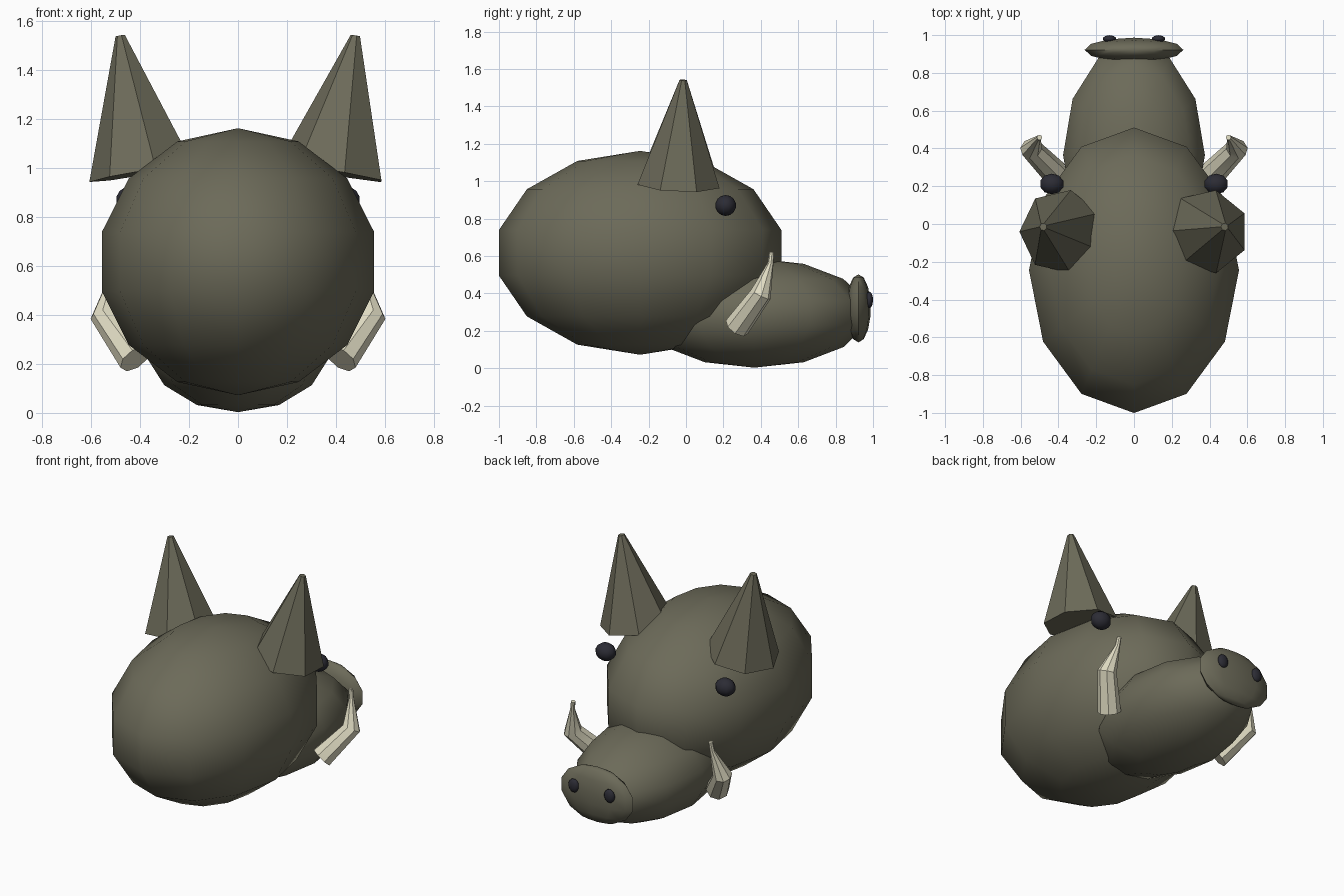
import bpy
from mathutils import Vector

if "Cube" in bpy.data.objects:
    bpy.data.objects.remove(bpy.data.objects["Cube"])


def material(name, rgb):
    m = bpy.data.materials.new(name)
    m.diffuse_color = (*rgb, 1)
    m.use_nodes = True
    m.node_tree.nodes["Principled BSDF"].inputs["Base Color"].default_value = m.diffuse_color
    return m


hide = material("hide", (0.15, 0.145, 0.10))
ivory = material("ivory", (0.74, 0.71, 0.54))
dark = material("dark", (0.025, 0.025, 0.035))


def finish(name, mat, angle=0.95):
    ob = bpy.context.object
    ob.name = name
    ob.data.materials.clear()
    ob.data.materials.append(mat)
    bpy.ops.object.transform_apply(location=False, rotation=True, scale=True)
    bpy.ops.object.shade_smooth_by_angle(angle=angle)
    return ob


def ellipsoid(name, loc, radii, mat, seg=12, rings=7):
    bpy.ops.mesh.primitive_uv_sphere_add(segments=seg, ring_count=rings, radius=1, location=loc)
    bpy.context.object.scale = radii
    return finish(name, mat)


def cone_between(name, a, b, r1, r2, sides, mat):
    a, b = Vector(a), Vector(b)
    d = b - a
    bpy.ops.mesh.primitive_cone_add(vertices=sides, radius1=r1, radius2=r2, depth=d.length)
    ob = bpy.context.object
    # spin a corner to -x, then lean the axis
    for v in ob.data.vertices:
        v.co = Vector((-v.co.y, v.co.x, v.co.z))
    ob.rotation_euler = Vector((0, 0, 1)).rotation_difference(d).to_euler()
    ob.location = (a + b) / 2
    return finish(name, mat, 0.6)


def tube(name, points, mat):
    cu = bpy.data.curves.new(name, 'CURVE')
    cu.dimensions = '3D'
    cu.bevel_depth = 1
    cu.bevel_resolution = 2
    cu.use_fill_caps = True
    sp = cu.splines.new('POLY')
    sp.points.add(len(points) - 1)
    for p, (x, y, z, r) in zip(sp.points, points):
        p.co = (x, y, z, 1)
        p.radius = r
    ob = bpy.data.objects.new(name, cu)
    bpy.context.collection.objects.link(ob)
    bpy.ops.object.select_all(action='DESELECT')
    ob.select_set(True)
    bpy.context.view_layer.objects.active = ob
    bpy.ops.object.convert(target='MESH')
    return finish(name, mat, 0.6)


# head, muzzle and nose disc
ellipsoid("head", (0, -0.245, 0.617), (0.57, 0.775, 0.545), hide)
ellipsoid("muzzle", (0, 0.365, 0.295), (0.385, 0.61, 0.292), hide)
ellipsoid("nose_disc", (0, 0.922, 0.32), (0.268, 0.066, 0.182), hide)

# paired parts
for s, side in ((-1, "left"), (1, "right")):
    cone_between("ear_" + side, (s * 0.385, -0.04, 0.98), (s * 0.48, -0.015, 1.54),
                 0.225, 0.02, 7, hide)
    ellipsoid("eye_" + side, (s * 0.435, 0.212, 0.87), (0.066, 0.056, 0.056), dark, 10, 7)
    ellipsoid("nostril_" + side, (s * 0.13, 0.98, 0.365), (0.037, 0.02, 0.044), dark, 10, 7)
    tube("tusk_" + side, [(s * 0.42, 0.272, 0.22, 0.07),
                          (s * 0.545, 0.40, 0.395, 0.058),
                          (s * 0.508, 0.452, 0.56, 0.016),
                          (s * 0.50, 0.458, 0.62, 0.014)], ivory)
